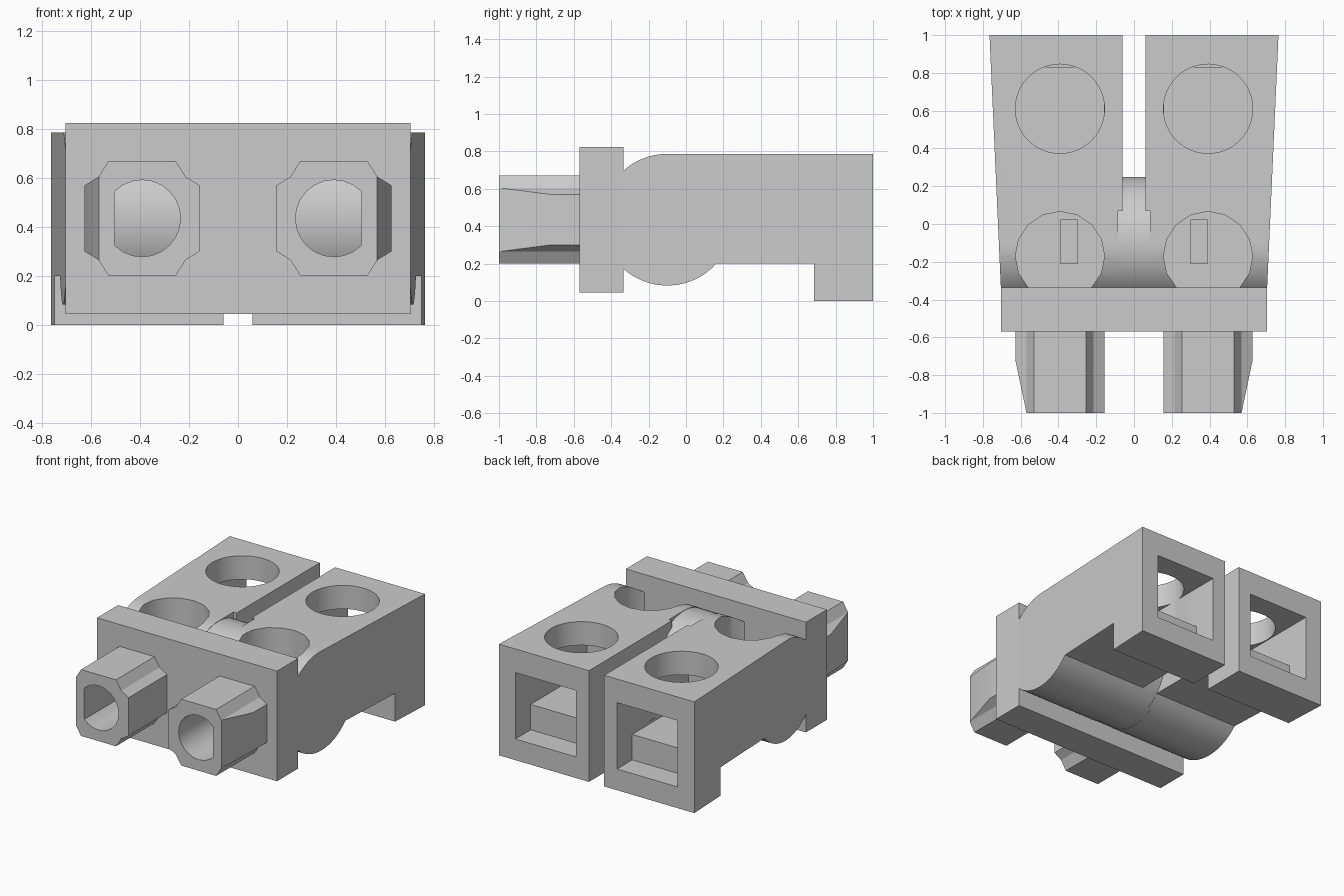
import bpy, bmesh, math
from mathutils import Matrix, Vector

if "Cube" in bpy.data.objects:
    bpy.data.objects.remove(bpy.data.objects["Cube"], do_unlink=True)

grey = bpy.data.materials.new("plain grey")
grey.use_nodes = True
COLOUR = (0.6, 0.6, 0.6, 1)
grey.diffuse_color = COLOUR
grey.node_tree.nodes["Principled BSDF"].inputs["Base Color"].default_value = COLOUR

AXIS_Y, AXIS_Z, RADIUS = -0.1, 0.435, 0.352
CENTRE_X = 0.392


def make(name, bm, mirror=True):
    bmesh.ops.recalc_face_normals(bm, faces=bm.faces)
    mesh = bpy.data.meshes.new(name)
    bm.to_mesh(mesh)
    bm.free()
    mesh.materials.append(grey)
    obj = bpy.data.objects.new(name, mesh)
    bpy.context.collection.objects.link(obj)
    if mirror:
        obj.modifiers.new("mirror", "MIRROR").use_mirror_merge = False
    return obj


def box(name, lo, hi, mirror=True):
    bm = bmesh.new()
    bmesh.ops.create_cube(bm, size=1)
    for v in bm.verts:
        v.co = Vector([(a + b) / 2 + c * (b - a) for a, b, c in zip(lo, hi, v.co)])
    return make(name, bm, mirror)


def rod(name, centre, radius, length, axis, sides=48, mirror=True):
    bm = bmesh.new()
    turn = Matrix.Rotation(math.pi / 2, 4, axis) if axis else Matrix()
    bmesh.ops.create_cone(bm, cap_ends=True, segments=sides, radius1=radius, radius2=radius,
                          depth=length, matrix=Matrix.Translation(centre) @ turn)
    return make(name, bm, mirror)


def prism(points, shift):
    bm = bmesh.new()
    face = bm.faces.new([bm.verts.new(p) for p in points])
    new = bmesh.ops.extrude_face_region(bm, geom=[face])["geom"]
    bmesh.ops.translate(bm, vec=shift, verts=[g for g in new if isinstance(g, bmesh.types.BMVert)])
    return bm


def cut(obj, *cutters):
    for cutter in cutters:
        mod = obj.modifiers.new("cut", "BOOLEAN")
        mod.operation, mod.solver, mod.object = "DIFFERENCE", "EXACT", cutter
        cutter.hide_render = True


def finish(obj):
    bpy.ops.object.select_all(action="DESELECT")
    obj.select_set(True)
    bpy.context.view_layer.objects.active = obj
    for mod in list(obj.modifiers):
        bpy.ops.object.modifier_apply(modifier=mod.name)
    bpy.ops.object.shade_smooth_by_angle(angle=math.radians(25))


# Body halves: side profile with a round nose and a rear foot, tapering to the front
start = math.asin((0.2 - AXIS_Z) / RADIUS)
arc = [start - (math.pi * 1.5 + start) * i / 40 for i in range(41)]
profile = [(AXIS_Y + RADIUS * math.cos(a), AXIS_Z + RADIUS * math.sin(a)) for a in arc]
profile += [(1, 0.787), (1, 0), (0.685, 0), (0.685, 0.2)]
bm = prism([(0.06, y, z) for y, z in profile], (0.7, 0, 0))
for v in bm.verts:
    if v.co.x > 0.5:
        v.co.x = 0.765 - 0.045 * (1 - v.co.y)
body = make("hinged_body", bm)

# Body openings: screw holes, cable entries, front pockets and centre relief
cutters = [
    rod("screw_hole_cutter", (CENTRE_X, 0.61, 0.65), 0.236, 0.6, None),
    box("cable_entry_cutter", (0.16, 0.83, 0.15), (0.635, 1.1, 0.62)),
    box("cable_channel_cutter", (0.16, 0.2, 0.33), (0.635, 0.9, 0.62)),
    rod("front_pocket_cutter", (CENTRE_X, -0.17, 0.7), 0.236, 0.5, None, 16),
    box("contact_slot_cutter", (0.3, -0.21, 0.25), (0.39, 0.02, 0.6)),
    box("hub_relief_cutter", (0.0, -0.6, -0.1), (0.085, 0.07, 1)),
]
cut(body, *cutters)

# Central hub joining the halves
hub = rod("centre_hub", (0, AXIS_Y, AXIS_Z), 0.35, 0.172, "Y", 48, False)

# Front plate
plate = box("front_plate", (-0.705, -0.57, 0.045), (0.705, -0.335, 0.825), False)

# Nozzles: square tubes with notched corners and a tapered outer side
quarter = [(0.235, 0.135), (0.178, 0.17), (0.137, 0.235)]
ring = quarter + [(-x, z) for x, z in reversed(quarter)]
ring += [(-x, -z) for x, z in quarter] + [(x, -z) for x, z in reversed(quarter)]
nozzle = make("nozzles", prism([(CENTRE_X + x, -1, AXIS_Z + z) for x, z in ring], (0, 0.44, 0)))
taper = make("taper_cutter", prism([(0.567, -1.01, 0), (0.628, -0.72, 0), (0.8, -0.72, 0),
                                    (0.8, -1.01, 0)], (0, 0, 1)))

# Round bores with a flat outer side
bm = bmesh.new()
bmesh.ops.create_cone(bm, cap_ends=True, segments=24, radius1=0.157, radius2=0.157, depth=0.7,
                      matrix=Matrix.Translation((CENTRE_X, -0.75, AXIS_Z))
                      @ Matrix.Rotation(math.pi / 2, 4, "X"))
for v in bm.verts:
    v.co.x = min(v.co.x, 0.505)
bore = make("bore_cutter", bm)
cut(nozzle, taper, bore)
cut(plate, bore)

for part in (body, hub, plate, nozzle):
    finish(part)
for cutter in cutters + [taper, bore]:
    bpy.data.objects.remove(cutter, do_unlink=True)
